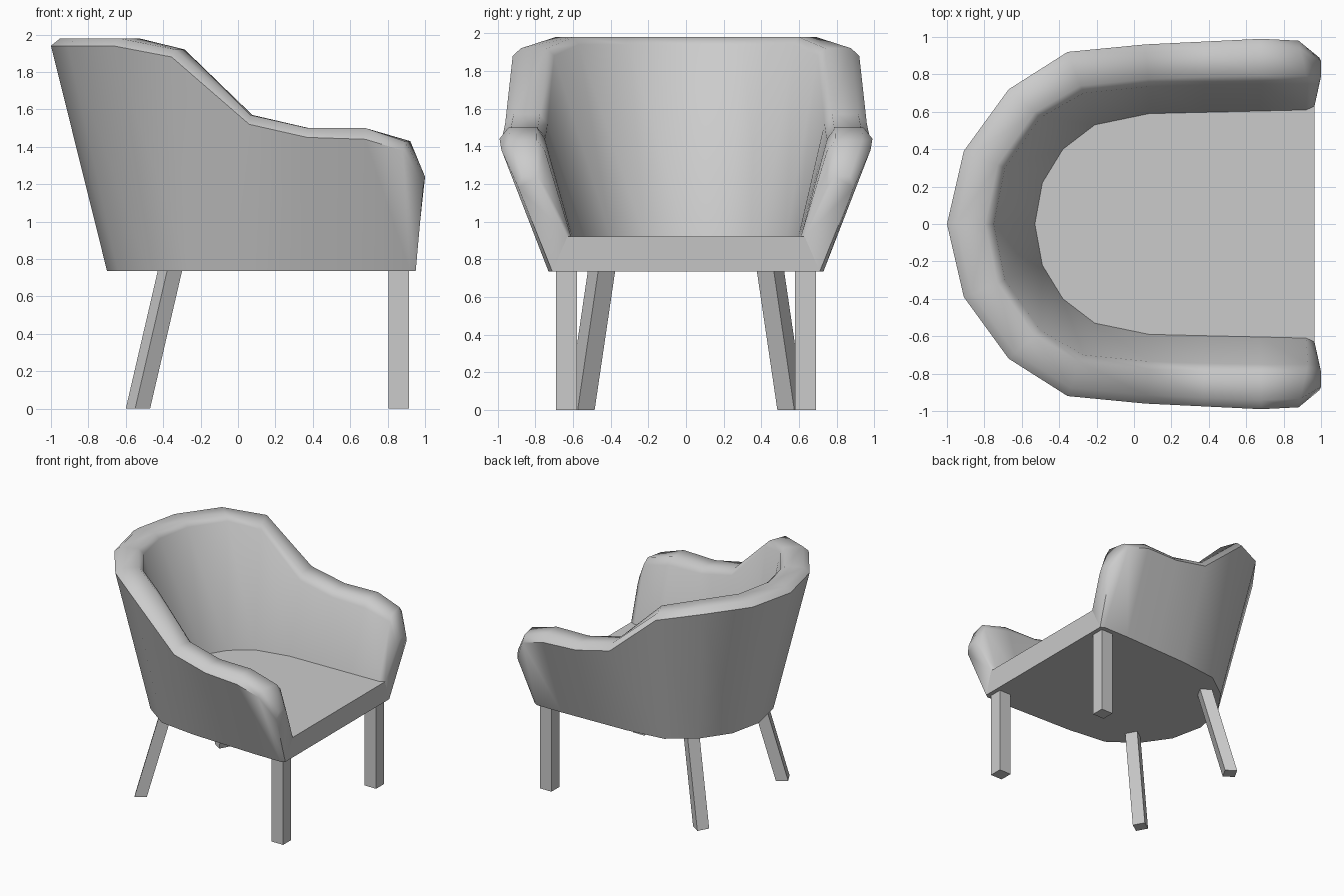
import bpy, bmesh, math
from mathutils import Vector

if "Cube" in bpy.data.objects:
    bpy.data.objects.remove(bpy.data.objects["Cube"])

BASE_Z, SEAT_Z = 0.735, 0.92


def make_object(name, verts, faces, smooth=None):
    mesh = bpy.data.meshes.new(name)
    mesh.from_pydata([tuple(v) for v in verts], [], faces)
    bm = bmesh.new()
    bm.from_mesh(mesh)
    bmesh.ops.recalc_face_normals(bm, faces=bm.faces)
    bm.to_mesh(mesh)
    bm.free()
    obj = bpy.data.objects.new(name, mesh)
    bpy.context.collection.objects.link(obj)
    if smooth:
        bpy.ops.object.select_all(action='DESELECT')
        obj.select_set(True)
        bpy.context.view_layer.objects.active = obj
        bpy.ops.object.shade_smooth_by_angle(angle=math.radians(smooth))
    return obj


def mirror_y(points):
    return [Vector((p.x, -p.y, p.z)) for p in points]


# Wall stations from back centre to arm front:
# outer bottom, outer top, inner top, inner bottom (x, y), edge z, crest z
stations = [
    ((-0.70, 0.00), (-1.00, 0.00), (-0.75, 0.00), (-0.53, 0.00), 1.94, 1.98),
    ((-0.64, 0.28), (-0.91, 0.39), (-0.69, 0.30), (-0.49, 0.22), 1.94, 1.98),
    ((-0.48, 0.51), (-0.67, 0.72), (-0.50, 0.57), (-0.38, 0.40), 1.94, 1.98),
    ((-0.26, 0.67), (-0.355, 0.92), (-0.27, 0.70), (-0.21, 0.53), 1.88, 1.92),
    ((0.08, 0.71), (0.06, 0.96), (0.08, 0.735), (0.08, 0.59), 1.52, 1.57),
    ((0.38, 0.72), (0.37, 0.975), (0.38, 0.745), (0.37, 0.597), 1.45, 1.50),
    ((0.68, 0.73), (0.68, 0.99), (0.68, 0.75), (0.67, 0.604), 1.44, 1.50),
    ((0.92, 0.73), (0.88, 0.98), (0.93, 0.75), (0.92, 0.61), 1.38, 1.43),
]


def section(ob, ot, it, ib, edge, crest):
    o, i = Vector((*ot, edge)), Vector((*it, edge))
    co, ci = o.lerp(i, 0.2), o.lerp(i, 0.82)
    co.z = ci.z = crest
    return [Vector((*ob, BASE_Z)), o, co, ci, i, Vector((*ib, SEAT_Z))]


half = [section(*s) for s in stations]
# Narrowed ring that closes the front of the arm
half.append([Vector(p) for p in (
    (0.95, 0.71, BASE_Z), (0.99, 0.89, 1.18), (1.0, 0.87, 1.24),
    (1.0, 0.79, 1.24), (0.99, 0.75, 1.19), (0.965, 0.63, SEAT_Z))])
rings = [mirror_y(r) for r in reversed(half[1:])] + half

# Wraparound back and arms
n = 6
verts = [p for r in rings for p in r]
faces = [(k * n + j, k * n + j + 1, (k + 1) * n + j + 1, (k + 1) * n + j)
         for k in range(len(rings) - 1) for j in range(n - 1)]
last = (len(rings) - 1) * n
faces += [tuple(range(n)), tuple(range(last, last + n))]
make_object("back_and_arms", verts, faces, smooth=60)

# Seat block, spreading down to the underside outline
m = len(rings)
verts = [r[0] for r in rings] + [r[-1] for r in rings]
faces = [tuple(range(m)), tuple(range(m, 2 * m))]
faces += [(k, (k + 1) % m, m + (k + 1) % m, m + k) for k in range(m)]
make_object("seat", verts, faces)


def leg(name, corners, shift):
    low = [Vector((x, y, 0)) for x, y in corners]
    high = [p + Vector((*shift, BASE_Z + 0.01)) for p in low]
    for side, pts in (("left", low + high), ("right", mirror_y(low + high))):
        make_object(f"{name}_{side}", pts,
                    [(0, 1, 2, 3), (4, 5, 6, 7)] +
                    [(k, (k + 1) % 4, 4 + (k + 1) % 4, 4 + k) for k in range(4)])


# Upright front legs and splayed, turned back legs
leg("front_leg", [(0.805, 0.58), (0.915, 0.58), (0.915, 0.69), (0.805, 0.69)], (0, 0))
leg("back_leg", [(-0.52, 0.485), (-0.47, 0.575), (-0.55, 0.63), (-0.60, 0.54)], (0.173, -0.11))
